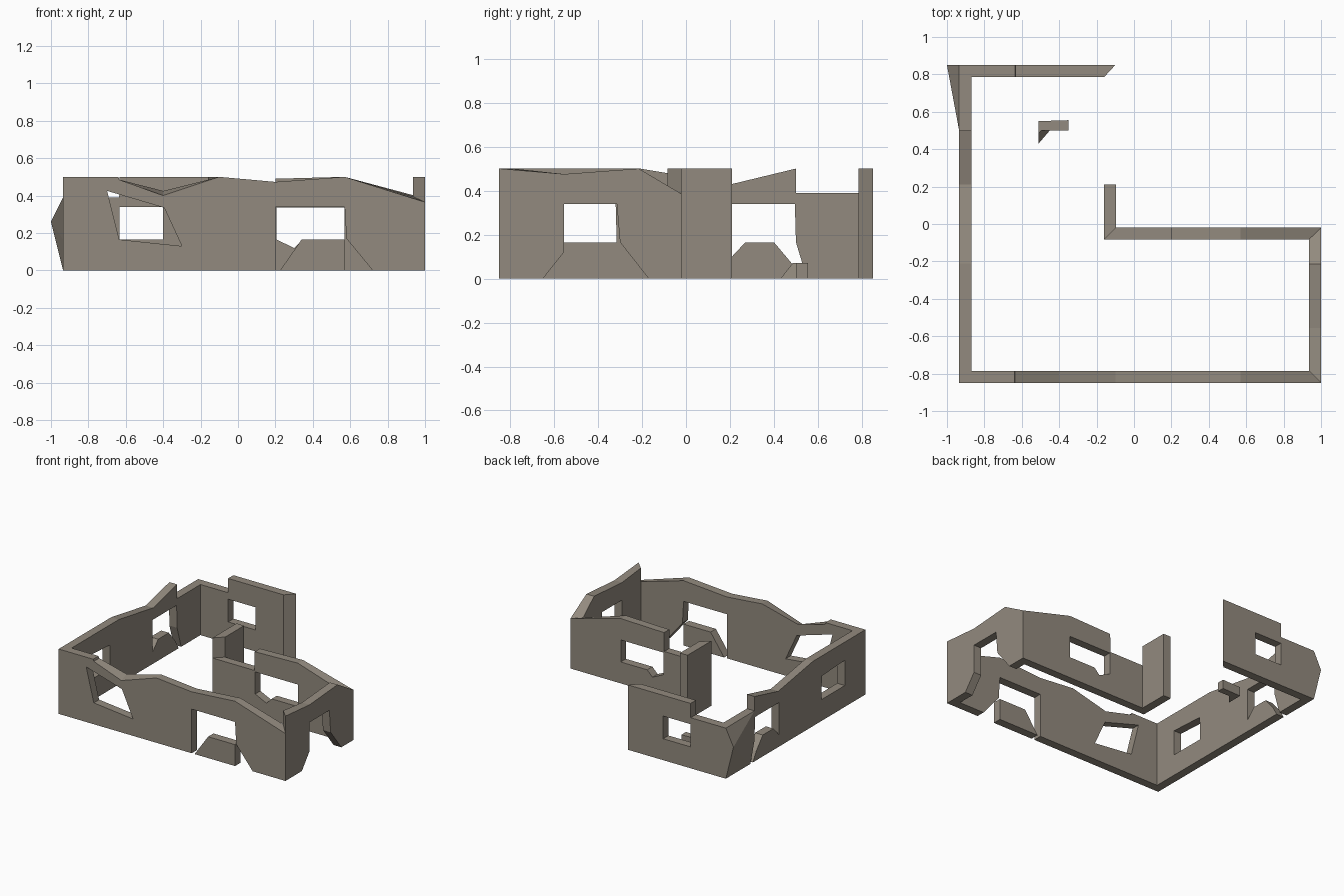
import bpy, bmesh, math
from mathutils import Vector
from mathutils.geometry import tessellate_polygon

if "Cube" in bpy.data.objects:
    bpy.data.objects.remove(bpy.data.objects["Cube"])

stone = bpy.data.materials.new("grey brown stone")
stone.diffuse_color = (0.29, 0.255, 0.21, 1)
stone.use_nodes = True
stone.node_tree.nodes["Principled BSDF"].inputs["Base Color"].default_value = stone.diffuse_color


def finish(name, bm):
    bmesh.ops.remove_doubles(bm, verts=bm.verts, dist=1e-5)
    bmesh.ops.dissolve_limit(bm, angle_limit=math.radians(0.5),
                             verts=bm.verts, edges=bm.edges)
    bmesh.ops.recalc_face_normals(bm, faces=bm.faces)
    me = bpy.data.meshes.new(name)
    bm.to_mesh(me)
    bm.free()
    me.materials.append(stone)
    ob = bpy.data.objects.new(name, me)
    bpy.context.collection.objects.link(ob)
    return ob


def wall(name, axis, outer, inner, outline, holes=(), mitre=None, tilt=None):
    """Slab from a (length, height) outline with holes; mitre moves the inner
    ends along the wall, tilt changes inner heights."""
    mitre, tilt = mitre or {}, tilt or {}
    place = (lambda u, d, z: (u, d, z)) if axis == 'x' else (lambda u, d, z: (d, u, z))
    loops = [list(outline)] + [list(h) for h in holes]
    flat = [p for lp in loops for p in lp]
    bm = bmesh.new()
    front = [bm.verts.new(place(u, outer, z)) for u, z in flat]
    back = [bm.verts.new(place(mitre.get(u, u), inner, tilt.get((u, z), z))) for u, z in flat]
    for tri in tessellate_polygon([[Vector((u, z, 0)) for u, z in lp] for lp in loops]):
        bm.faces.new([front[i] for i in tri])
        bm.faces.new([back[i] for i in reversed(tri)])
    start = 0
    for lp in loops:
        n = len(lp)
        for i in range(n):
            a, b = start + i, start + (i + 1) % n
            bm.faces.new((front[a], front[b], back[b], back[a]))
        start += n
    return finish(name, bm)


def rect(a, b, c, d):
    return [(a, c), (b, c), (b, d), (a, d)]


# Front wall: skewed window, broken opening down to the ground, ragged top
wall("front_wall", 'x', -0.85, -0.785,
     [(-.935, 0), (.2, 0), (.2, .34), (.57, .34), (.58, .17), (.72, 0), (1, 0),
      (1, .365), (.57, .5), (.2, .473), (-.1, .5), (-.4, .40), (-.635, .485),
      (-.64, .5), (-.935, .5)],
     [[(-.70, .425), (-.395, .335), (-.30, .13), (-.635, .165)]],
     {-.935: -.87, 1: .935}, {(-.4, .40): .425, (1, .365): .395})
wall("front_sill_remnant", 'x', -0.85, -0.785,
     [(.225, 0), (.57, 0), (.57, .165), (.34, .165)])

# Right wall: opening broken out at the bottom
wall("right_wall", 'y', 1, .935,
     [(-.85, 0), (-.65, 0), (-.555, .12), (-.555, .34), (-.315, .34), (-.3, .165),
      (-.17, 0), (-.02, 0), (-.02, .385), (-.215, .5), (-.555, .475), (-.85, .5)],
     (), {-.85: -.785, -.02: -.083})

# Middle wall behind the right room, with a low stretch at its left end
wall("middle_wall", 'x', -.02, -.083,
     [(-.095, 0), (1, 0), (1, .385), (.57, .5), (.201, .49), (.2, .345), (-.095, .345)],
     [[(.205, .165), (.3, .12), (.345, .165), (.57, .165), (.57, .335), (.205, .335)]],
     {1: .935, -.095: -.16})
wall("short_return_wall", 'y', -.095, -.16,
     rect(-.02, .21, 0, .5), (), {-.02: -.083})

# Left wall: broken window, doorway and stepped top
wall("left_wall", 'y', -.935, -.87,
     [(-.85, 0), (.2, 0), (.2, .34), (.495, .34), (.5, .165), (.55, 0), (.85, 0),
      (.85, .39), (.501, .39), (.5, .5), (.21, .43), (-.21, .5), (-.85, .5)],
     [[(-.315, .165), (-.32, .345), (-.6, .36), (-.6, .165)]],
     {-.85: -.785, .85: .785})
wall("left_doorway_remnant", 'y', -.935, -.87,
     [(.2, 0), (.52, 0), (.48, .07), (.4, .165), (.27, .165), (.2, .09)])

# Back wall with window, lower next to the corner
wall("back_wall", 'x', .85, .785,
     [(-.935, 0), (-.1, 0), (-.1, .5), (-.634, .5), (-.635, .39), (-.935, .39)],
     [rect(-.633, -.4, .165, .34)],
     {-.935: -.87, -.1: -.16})

# Bulge pushed out of the back left corner
bm = bmesh.new()
base = [bm.verts.new((-.935, y, z)) for y, z in
        [(.55, 0), (.85, 0), (.85, .39), (.5, .39), (.5, .165)]]
tip = bm.verts.new((-1, .85, .26))
bm.faces.new(base)
for i in range(5):
    bm.faces.new((base[i], base[(i + 1) % 5], tip))
finish("corner_bulge", bm)

# Fallen rubble inside: a block with a sloped spur
bm = bmesh.new()
low = [bm.verts.new((x, y, 0)) for x, y in
       [(-.51, .43), (-.45, .5), (-.35, .5), (-.35, .555), (-.51, .55)]]
high = [bm.verts.new((x, y, .07)) for x, y in
        [(-.51, .485), (-.495, .5), (-.35, .5), (-.35, .555), (-.51, .55)]]
bm.faces.new(low[::-1])
bm.faces.new(high)
for i in range(5):
    j = (i + 1) % 5
    bm.faces.new((low[i], low[j], high[j], high[i]))
finish("rubble_block", bm)
